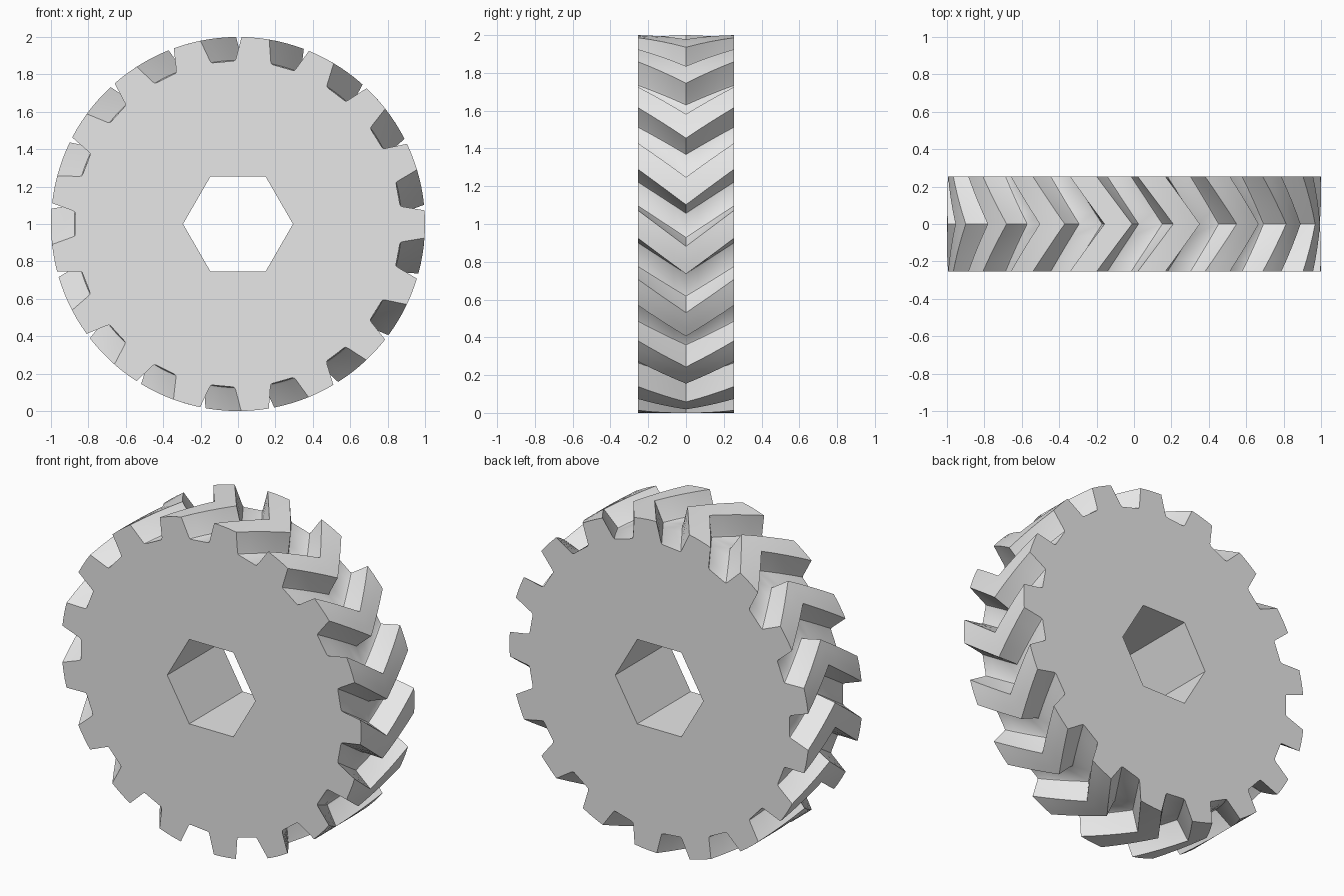
import bpy, bmesh
from math import sin, cos, radians, pi

cube = bpy.data.objects.get("Cube")
if cube:
    bpy.data.objects.remove(cube)

TEETH = 17
HALF_WIDTH = 0.255
TWIST = 11.0       # degrees the teeth sweep from each face to the middle
CENTRE = 5.35      # angle of the first tooth on the outer faces
STEPS = 4          # slices per half
BORE = 0.294       # corner radius of the hexagonal hole

# Half tooth: degrees from the tooth centre, radius (root fillet, flank, tip)
HALF_TOOTH = [(6.9, 0.872), (6.4, 0.875), (6.05, 0.886), (4.25, 1.0), (1.4, 1.0)]
TOOTH = [(-a, r) for a, r in HALF_TOOTH] + HALF_TOOTH[::-1]


def ring(bm, y, points):
    """Closed ring of vertices from (clockwise degrees from top, radius)."""
    return [bm.verts.new((r * sin(radians(a)), y, 1 + r * cos(radians(a))))
            for a, r in points]


def skin(bm, rings):
    for lower, upper in zip(rings, rings[1:]):
        n = len(lower)
        for i in range(n):
            j = (i + 1) % n
            bm.faces.new((lower[i], lower[j], upper[j], upper[i]))


def cap(bm, outer, inner):
    edges = []
    for loop in (outer, inner):
        for a, b in zip(loop, loop[1:] + loop[:1]):
            edges.append(bm.edges.get((a, b)))
    bmesh.ops.triangle_fill(bm, use_beauty=True, edges=edges)


bm = bmesh.new()

# Herringbone rim: the tooth outline turns towards the middle and back
rims = []
for s in range(-STEPS, STEPS + 1):
    t = s / STEPS
    turn = CENTRE + TWIST * (1 - abs(t))
    outline = [(turn + k * 360 / TEETH + a, r) for k in range(TEETH) for a, r in TOOTH]
    rims.append(ring(bm, t * HALF_WIDTH, outline))
skin(bm, rims)

# Hexagonal bore
hexagon = [(30 + 60 * k, BORE) for k in range(6)]
bores = [ring(bm, y, hexagon) for y in (-HALF_WIDTH, HALF_WIDTH)]
skin(bm, bores)

# Flat side faces
cap(bm, rims[0], bores[0])
cap(bm, rims[-1], bores[1])
bmesh.ops.recalc_face_normals(bm, faces=bm.faces)

mesh = bpy.data.meshes.new("herringbone_gear")
bm.to_mesh(mesh)
bm.free()
gear = bpy.data.objects.new("herringbone_gear", mesh)
bpy.context.collection.objects.link(gear)

# Plain grey
grey = bpy.data.materials.new("light_grey")
grey.use_nodes = True
colour = (0.8, 0.8, 0.8, 1)
grey.diffuse_color = colour
for node in grey.node_tree.nodes:
    if node.type == 'BSDF_PRINCIPLED':
        node.inputs["Base Color"].default_value = colour
mesh.materials.append(grey)

# Smooth root fillets, crisp edges elsewhere
bpy.ops.object.select_all(action='DESELECT')
gear.select_set(True)
bpy.context.view_layer.objects.active = gear
bpy.ops.object.shade_smooth_by_angle(angle=pi / 6)
